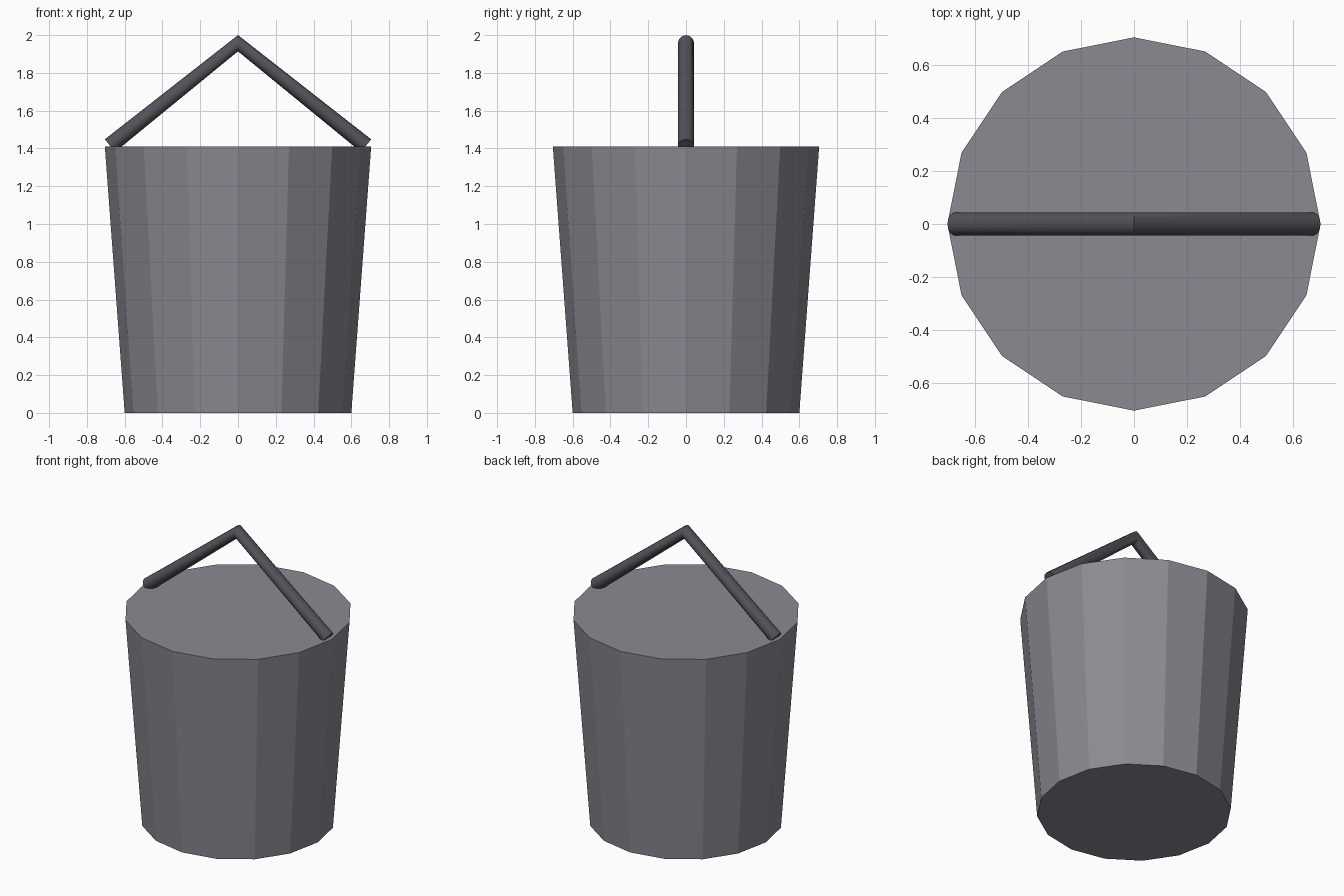
import bpy
import math

default = bpy.data.objects.get("Cube")
if default:
    bpy.data.objects.remove(default, do_unlink=True)


def make_material(name, rgb):
    mat = bpy.data.materials.new(name)
    mat.use_nodes = True
    color = (*rgb, 1.0)
    mat.diffuse_color = color
    mat.node_tree.nodes["Principled BSDF"].inputs["Base Color"].default_value = color
    return mat


grey_metal = make_material("grey metal", (0.25, 0.26, 0.29))
dark_metal = make_material("dark metal", (0.085, 0.085, 0.1))

RIM_HEIGHT = 1.41
RIM_RADIUS = 0.705
BASE_RADIUS = 0.6
WIRE_RADIUS = 0.043

# Tapered, faceted bucket body with closed ends
bpy.ops.mesh.primitive_cone_add(vertices=16, radius1=BASE_RADIUS, radius2=RIM_RADIUS,
                                depth=RIM_HEIGHT, location=(0, 0, RIM_HEIGHT / 2))
body = bpy.context.object
body.name = "bucket_body"
body.data.materials.append(grey_metal)

# Bent round handle swept along a three-point path
path = bpy.data.curves.new("handle", "CURVE")
path.dimensions = "3D"
path.bevel_depth = WIRE_RADIUS
path.bevel_resolution = 4
path.use_fill_caps = True
spline = path.splines.new("POLY")
spline.points.add(2)
corners = [(-0.678, 1.415), (0, 2 - WIRE_RADIUS), (0.678, 1.415)]
for point, (x, z) in zip(spline.points, corners):
    point.co = (x, 0, z, 1)
path.materials.append(dark_metal)
handle = bpy.data.objects.new("handle", path)
bpy.context.collection.objects.link(handle)

# Turn the sweep into a mesh, smooth around but sharp at the bend and ends
bpy.ops.object.select_all(action="DESELECT")
handle.select_set(True)
bpy.context.view_layer.objects.active = handle
bpy.ops.object.convert(target="MESH")
bpy.ops.object.shade_smooth_by_angle(angle=math.radians(40))
